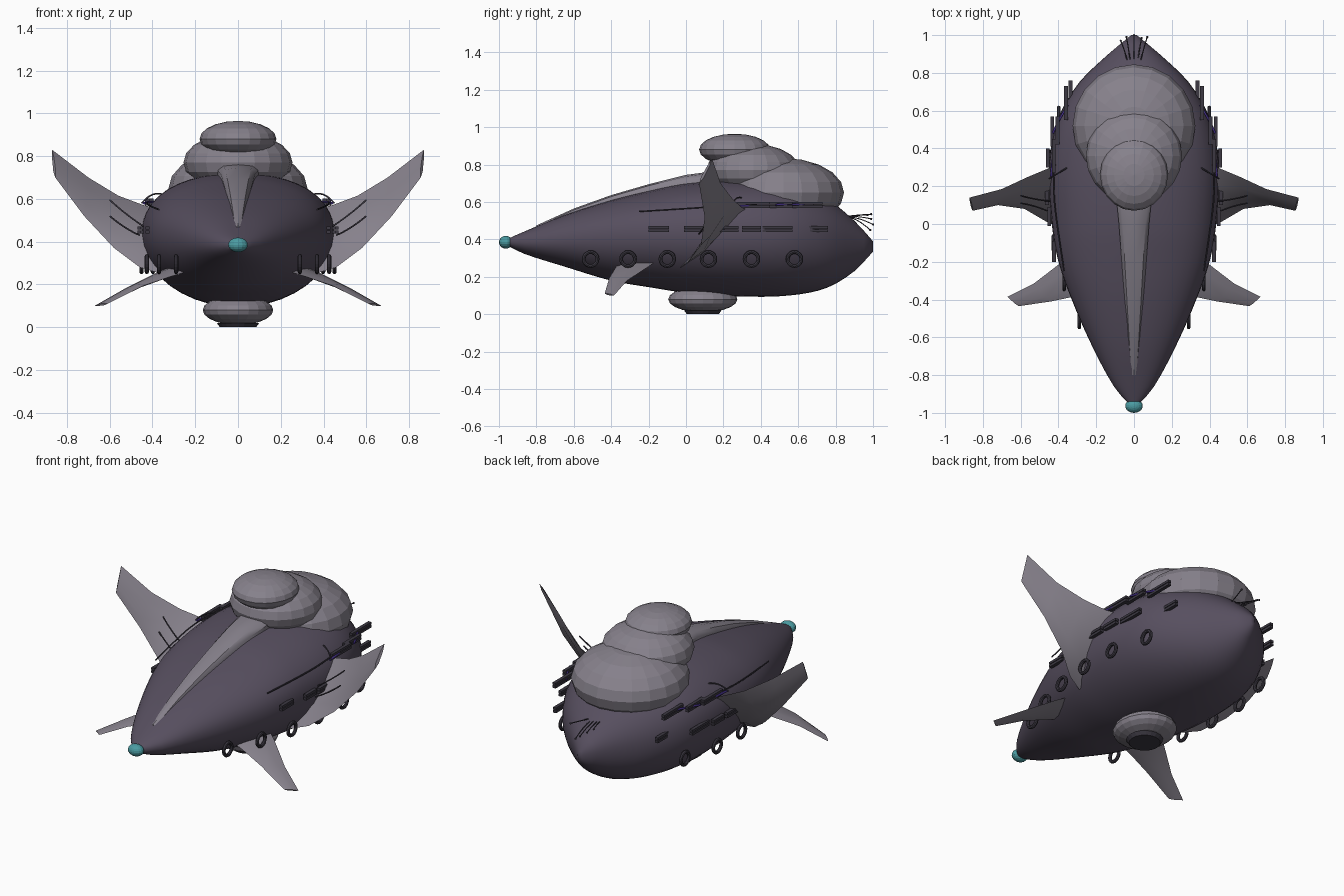
import bpy, bmesh, math
from mathutils import Vector, Matrix

if "Cube" in bpy.data.objects:
    bpy.data.objects.remove(bpy.data.objects["Cube"])


def mat(name, rgb):
    m = bpy.data.materials.new(name)
    m.diffuse_color = (*rgb, 1)
    m.use_nodes = True
    m.node_tree.nodes["Principled BSDF"].inputs["Base Color"].default_value = m.diffuse_color
    return m


HULL = mat("dark_violet", (0.095, 0.078, 0.115))
SHELL = mat("pale_violet", (0.24, 0.22, 0.26))
DARK = mat("near_black", (0.045, 0.04, 0.055))
TEAL = mat("teal", (0.07, 0.33, 0.36))
PURPLE = mat("purple", (0.06, 0.03, 0.25))


def make(name, bm, material, mirror=False, smooth=None):
    bmesh.ops.recalc_face_normals(bm, faces=bm.faces[:])
    me = bpy.data.meshes.new(name)
    bm.to_mesh(me)
    bm.free()
    ob = bpy.data.objects.new(name, me)
    bpy.context.collection.objects.link(ob)
    me.materials.append(material)
    if mirror:
        ob.modifiers.new("mirror", 'MIRROR').use_mirror_merge = False
    if smooth:
        bpy.ops.object.select_all(action='DESELECT')
        ob.select_set(True)
        bpy.context.view_layer.objects.active = ob
        bpy.ops.object.shade_smooth_by_angle(angle=math.radians(smooth))
    return ob


def loft(sections):
    bm = bmesh.new()
    rings = [[bm.verts.new(p) for p in s] for s in sections]
    n = len(rings[0])
    for a, b in zip(rings, rings[1:]):
        for i in range(n):
            j = (i + 1) % n
            bm.faces.new((a[i], a[j], b[j], b[i]))
    bm.faces.new(rings[0])
    bm.faces.new(rings[-1][::-1])
    return bm


def ellipsoid(name, centre, radii, material, seg=20, rings=10, smooth=None):
    bm = bmesh.new()
    bmesh.ops.create_uvsphere(bm, u_segments=seg, v_segments=rings, radius=1,
                              matrix=Matrix.Translation(centre) @ Matrix.Diagonal((*radii, 1)))
    return make(name, bm, material, smooth=smooth)


def wire(name, paths, radius, material, mirror=False):
    cu = bpy.data.curves.new(name, 'CURVE')
    cu.dimensions = '3D'
    cu.bevel_depth = radius
    cu.bevel_resolution = 1
    cu.use_fill_caps = True
    for pts in paths:
        for sx in ((1, -1) if mirror else (1,)):
            sp = cu.splines.new('NURBS')
            sp.points.add(len(pts) - 1)
            for p, c in zip(sp.points, pts):
                p.co = (c[0] * sx, c[1], c[2], 1)
            sp.use_endpoint_u = True
            sp.order_u = 3
            sp.resolution_u = 5
    ob = bpy.data.objects.new(name, cu)
    cu.materials.append(material)
    bpy.context.collection.objects.link(ob)


# Hull stations: y, half width, bottom, widest height, top
ST = [(-.96, .02, .37, .385, .40), (-.87, .10, .325, .385, .44), (-.65, .22, .255, .40, .53),
      (-.4, .33, .18, .42, .61), (-.2, .40, .145, .43, .66), (0, .435, .115, .43, .70),
      (.3, .45, .095, .43, .72), (.55, .405, .10, .42, .70), (.75, .29, .14, .40, .62),
      (.9, .135, .23, .385, .50), (1.0, .015, .335, .365, .39)]


def hull_at(y):
    # cubic Hermite interpolation between stations
    k = max(i for i in range(len(ST) - 1) if ST[i][0] <= y or i == 0)
    a, b = ST[k], ST[k + 1]
    p, q = ST[max(k - 1, 0)], ST[min(k + 2, len(ST) - 1)]
    h = b[0] - a[0]
    t = (y - a[0]) / h
    out = []
    for c in range(1, 5):
        m0 = (b[c] - p[c]) / (b[0] - p[0]) * h
        m1 = (q[c] - a[c]) / (q[0] - a[0]) * h
        out.append((2*t**3 - 3*t*t + 1) * a[c] + (t**3 - 2*t*t + t) * m0
                   + (3*t*t - 2*t**3) * b[c] + (t**3 - t*t) * m1)
    return out


def hull_ring(y, n=40):
    w, zb, zc, zt = hull_at(y)
    pts = []
    for i in range(n):
        c, s = math.cos(2 * math.pi * i / n), math.sin(2 * math.pi * i / n)
        e = 2 / 2.25 if s > 0 else 1
        x = math.copysign(abs(c) ** e, c) * w
        z = zc + (zt - zc) * abs(s) ** e if s > 0 else zc + (zc - zb) * s
        pts.append((x, y, z))
    return pts


make("hull", loft([hull_ring(-.96 + 1.96 * i / 40) for i in range(41)]), HULL, smooth=50)

# Tapered spine ridge on the nose
ridge = []
for y, w, z in ((-.8, .018, .475), (-.6, .035, .565), (-.4, .05, .637), (-.2, .065, .695),
                (0, .08, .745), (.15, .095, .765), (.3, .10, .765)):
    ridge.append([(-w, y, z - .12), (-w, y, z - .03), (-w * .75, y, z - .008), (0, y, z),
                  (w * .75, y, z - .008), (w, y, z - .03), (w, y, z - .12)])
make("spine_ridge", loft(ridge), SHELL, smooth=40)

# Stacked rear domes, belly pod, nose light
ellipsoid("rear_dome", (0, .52, .65), (.325, .325, .185), SHELL)
ellipsoid("middle_dome", (0, .36, .77), (.255, .25, .14), SHELL)
ellipsoid("top_dome", (0, .26, .88), (.18, .19, .085), SHELL)
ellipsoid("belly_pod", (0, .09, .08), (.165, .185, .07), SHELL)
ellipsoid("nose_light", (0, -.963, .385), (.047, .037, .034), TEAL, 14, 10)
bm = bmesh.new()
bmesh.ops.create_cone(bm, cap_ends=True, segments=20, radius1=.085, radius2=.1, depth=.02,
                      matrix=Matrix.Translation((0, .09, .01)))
make("belly_hatch", bm, DARK)


def wing(name, edges, thick):
    """edges: (leading point, trailing point) pairs from root to tip"""
    secs = []
    for k, (le, te) in enumerate(edges):
        le, te = Vector(le), Vector(te)
        a, b = edges[max(k - 1, 0)], edges[min(k + 1, len(edges) - 1)]
        span = Vector(b[0]) + Vector(b[1]) - Vector(a[0]) - Vector(a[1])
        n = (te - le).cross(span).normalized() * thick * (1 - .6 * k / (len(edges) - 1))
        p, q = le.lerp(te, .25), le.lerp(te, .7)
        secs.append([le, p + n, q + n * .8, te, q - n * .8, p - n])
    make(name, loft(secs), SHELL, mirror=True, smooth=25)


wing("upper_wings", [((.36, -.03, .25), (.36, .35, .55)), ((.46, .01, .28), (.44, .30, .57)),
                     ((.58, .08, .37), (.56, .25, .615)), ((.72, .10, .52), (.70, .185, .70)),
                     ((.855, .07, .70), (.87, .14, .83))], .022)
wing("lower_fins", [((.24, -.37, .26), (.30, -.15, .29)), ((.32, -.385, .235), (.38, -.20, .255)),
                    ((.44, -.41, .195), (.53, -.315, .18)), ((.61, -.435, .11), (.67, -.385, .10))], .013)

# Porthole rings along each flank
for i, y in enumerate((-.51, -.31, -.10, .12, .35, .58)):
    bpy.ops.mesh.primitive_torus_add(major_segments=20, minor_segments=8, major_radius=.037,
                                     minor_radius=.010, rotation=(0, math.pi / 2, 0),
                                     location=(hull_at(y)[0] + .005, y, .295))
    bpy.ops.object.transform_apply(location=True, rotation=True, scale=True)
    ob = bpy.context.object
    ob.name = f"porthole_ring_{i + 1}"
    ob.data.materials.append(DARK)
    ob.modifiers.new("mirror", 'MIRROR').use_mirror_merge = False

# Paired side rails: x, y start, y end, z
rails = [(hull_at((a + b) / 2)[0] + .01, a, b, .455)
         for a, b in ((-.20, -.09), (-.01, .09), (.10, .28), (.30, .40), (.41, .57), (.64, .76))]
rails += [(.425, .27, .45, .585), (.405, .42, .57, .585), (.36, .55, .73, .585)]
bm = bmesh.new()
for x, a, b, z in rails:
    for dz in (-.009, .009):
        bmesh.ops.create_cube(bm, size=1, matrix=Matrix.Translation((x, (a + b) / 2, z + dz))
                              @ Matrix.Diagonal((.02, b - a, .014, 1)))
make("side_rails", bm, DARK, mirror=True)

# Thin cables on flanks and wings
wire("flank_cables", [[(.37, -.25, .55), (.41, 0, .565), (.43, .2, .58), (.42, .4, .59)],
                      [(.44, .12, .47), (.53, .13, .53), (.60, .15, .595)],
                      [(.46, .07, .43), (.53, .10, .46), (.60, .11, .52)],
                      [(.35, .3, .62), (.40, .27, .64), (.45, .24, .58)]], .004, DARK, True)
wire("purple_cables", [[(.44, .24, .58), (.43, .34, .58)],
                       [(.43, .48, .585), (.40, .55, .59), (.35, .63, .585)]], .006, PURPLE, True)

# Tail antennae with small tips
tips = [(-.07, .97, .53), (-.04, .99, .51), (0, 1.0, .48), (.04, .985, .45), (.07, .99, .535)]
wire("tail_antennae", [[(x * .4, .83, .52), (x * .6, .9, .53), (x, y, z)] for x, y, z in tips],
     .003, DARK)
for i, t in enumerate(tips):
    ellipsoid(f"antenna_tip_{i + 1}", t, (.006,) * 3, DARK, 8, 6)
